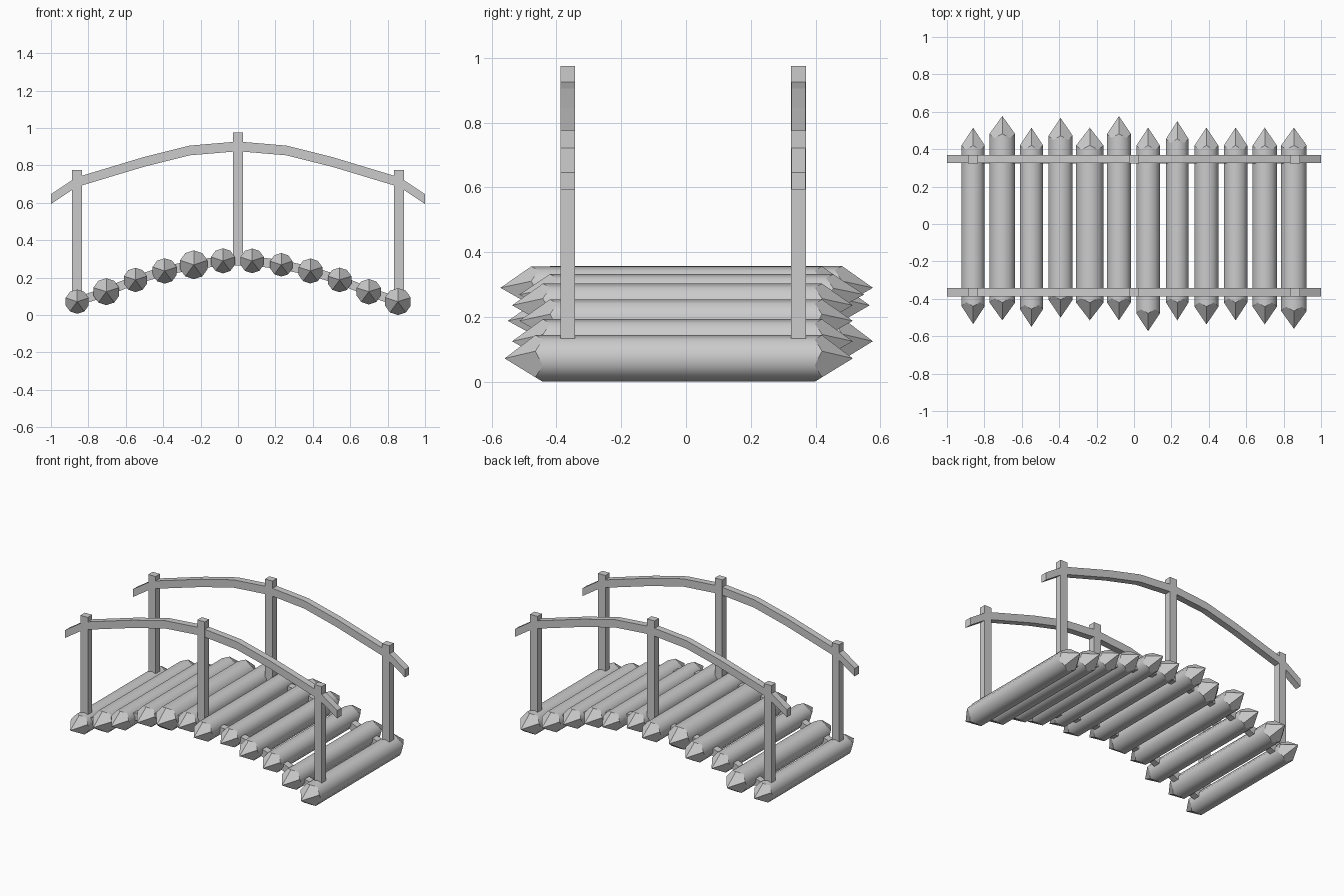
import bpy, bmesh, math

if "Cube" in bpy.data.objects:
    bpy.data.objects.remove(bpy.data.objects["Cube"])

SIDES = 10
RAIL_Y = (-0.365, 0.347)


def finish(bm, name):
    bmesh.ops.recalc_face_normals(bm, faces=bm.faces[:])
    me = bpy.data.meshes.new(name)
    bm.to_mesh(me)
    bm.free()
    ob = bpy.data.objects.new(name, me)
    bpy.context.collection.objects.link(ob)
    return ob


def log(name, x, z, r, y0, y1):
    """Round log along y with a five-facet sharpened point at each end."""
    bm = bmesh.new()
    ends = []
    for y, sign in ((y0, 1), (y1, -1)):
        ring = []
        for i in range(SIDES):
            a = math.pi / 2 + 2 * math.pi * i / SIDES
            depth = 0.095 if i % 2 == 0 else 0.095 / math.cos(math.pi / 5)
            ring.append(bm.verts.new((x + r * math.cos(a), y + sign * depth,
                                      z + r * math.sin(a))))
        tip = bm.verts.new((x, y, z))
        for i in range(0, SIDES, 2):
            bm.faces.new((tip, ring[i], ring[i + 1], ring[(i + 2) % SIDES]))
        ends.append(ring)
    for i in range(SIDES):
        j = (i + 1) % SIDES
        f = bm.faces.new((ends[0][i], ends[0][j], ends[1][j], ends[1][i]))
        f.smooth = True
    # keep the cut facets crisp against the smooth bark
    for e in bm.edges:
        if not all(f.smooth for f in e.link_faces):
            e.smooth = False
    return finish(bm, name)


def strip(name, path, y, width, height):
    """Rectangular beam following an (x, z) path with vertical ends."""
    bm = bmesh.new()
    rings = []
    for x, z in path:
        rings.append([bm.verts.new((x, y + sy * width / 2, z + sz * height / 2))
                      for sy, sz in ((-1, -1), (1, -1), (1, 1), (-1, 1))])
    for a, b in zip(rings, rings[1:]):
        for i in range(4):
            j = (i + 1) % 4
            bm.faces.new((a[i], a[j], b[j], b[i]))
    bm.faces.new(rings[0])
    bm.faces.new(rings[-1])
    return finish(bm, name)


def post(name, x, y, z0, z1):
    return strip(name, [(x - 0.027, (z0 + z1) / 2), (x + 0.027, (z0 + z1) / 2)],
                 y, 0.046, z1 - z0)


# deck logs: radius, front tip, back tip
heights = [0.072, 0.125, 0.188, 0.236, 0.269, 0.29]
heights += heights[::-1]
logs = [(0.065, -0.535, 0.515), (0.072, -0.515, 0.577), (0.065, -0.55, 0.515),
        (0.068, -0.50, 0.567), (0.077, -0.515, 0.515), (0.067, -0.515, 0.577),
        (0.066, -0.573, 0.515), (0.063, -0.515, 0.55), (0.067, -0.537, 0.515),
        (0.066, -0.515, 0.515), (0.068, -0.537, 0.515), (0.072, -0.56, 0.515)]
path = []
for i, (r, y0, y1) in enumerate(logs):
    x = -0.86 + i * 1.715 / 11
    path.append((x, heights[i]))
    log(f"deck_log_{i + 1}", x, heights[i], r, y0, y1)

# handrail path
half = [(-1, 0.62), (-0.865, 0.71), (-0.5, 0.82), (-0.26, 0.88)]
rail = half + [(0, 0.902)] + [(-x, z) for x, z in half[::-1]]

# both sides: stringer under the deck, handrail and three posts
for side, y in zip(("front", "back"), RAIL_Y):
    strip(f"{side}_stringer", path, y, 0.046, 0.05)
    strip(f"{side}_handrail", rail, y, 0.044, 0.052)
    for label, x, z0, z1 in (("left", -0.86, 0.08, 0.775), ("middle", 0, 0.27, 0.975),
                             ("right", 0.86, 0.08, 0.775)):
        post(f"{side}_{label}_post", x, y, z0, z1)
